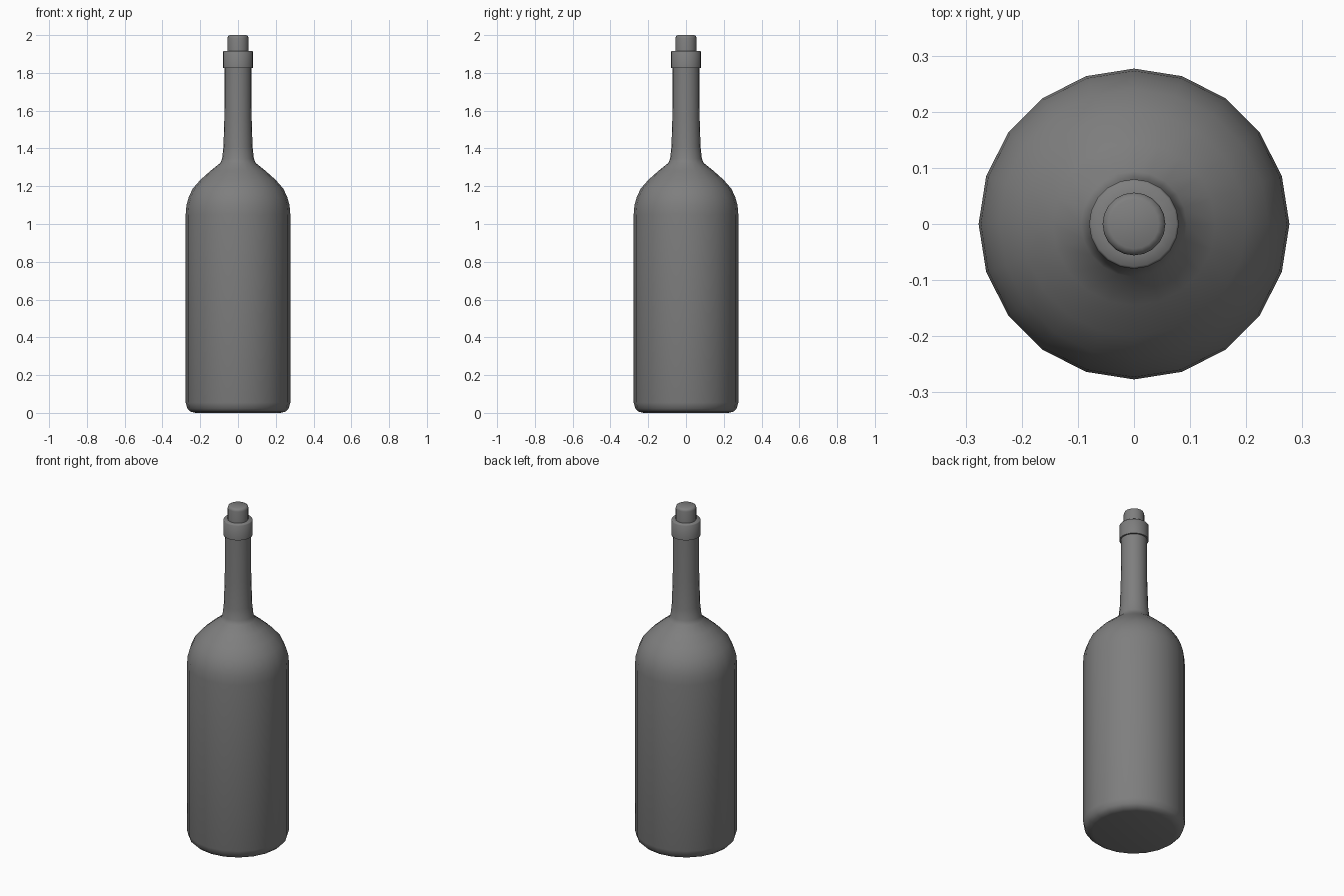
import bpy, bmesh, math

if "Cube" in bpy.data.objects:
    bpy.data.objects.remove(bpy.data.objects["Cube"])

SIDES = 20

# Dark glass colour shared by all parts
dark = bpy.data.materials.new("dark_glass")
dark.diffuse_color = (0.21, 0.21, 0.21, 1)
dark.use_nodes = True
dark.node_tree.nodes["Principled BSDF"].inputs["Base Color"].default_value = dark.diffuse_color

def lathe(name, profile, angle=80):
    """Revolve (radius, z) points about z and cap both ends."""
    bm = bmesh.new()
    rings = []
    for r, z in profile:
        rings.append([bm.verts.new((r * math.cos(2 * math.pi * i / SIDES),
                                    r * math.sin(2 * math.pi * i / SIDES), z))
                      for i in range(SIDES)])
    for low, high in zip(rings, rings[1:]):
        for i in range(SIDES):
            j = (i + 1) % SIDES
            bm.faces.new((low[i], low[j], high[j], high[i]))
    bm.faces.new(rings[0][::-1])
    bm.faces.new(rings[-1])
    mesh = bpy.data.meshes.new(name)
    bm.to_mesh(mesh)
    bm.free()
    mesh.materials.append(dark)
    obj = bpy.data.objects.new(name, mesh)
    bpy.context.collection.objects.link(obj)
    bpy.ops.object.select_all(action='DESELECT')
    obj.select_set(True)
    bpy.context.view_layer.objects.active = obj
    bpy.ops.object.shade_smooth_by_angle(angle=math.radians(angle))
    return obj

# Glass body: rounded base, straight wall, domed shoulder, long neck
lathe("bottle_body", [
    (0.225, 0.0), (0.25, 0.006), (0.268, 0.023), (0.277, 0.055),
    (0.277, 1.05), (0.273, 1.10), (0.261, 1.142), (0.24, 1.187),
    (0.2, 1.233), (0.145, 1.282), (0.094, 1.323), (0.084, 1.345),
    (0.077, 1.41), (0.072, 1.57), (0.071, 1.83), (0.071, 1.87)])

# Lip ring around the mouth
lathe("lip_ring", [
    (0.068, 1.825), (0.08, 1.825), (0.08, 1.912), (0.076, 1.917), (0.05, 1.917)])

# Stopper
lathe("stopper", [
    (0.056, 1.88), (0.056, 1.985), (0.053, 1.995), (0.044, 2.0)])
